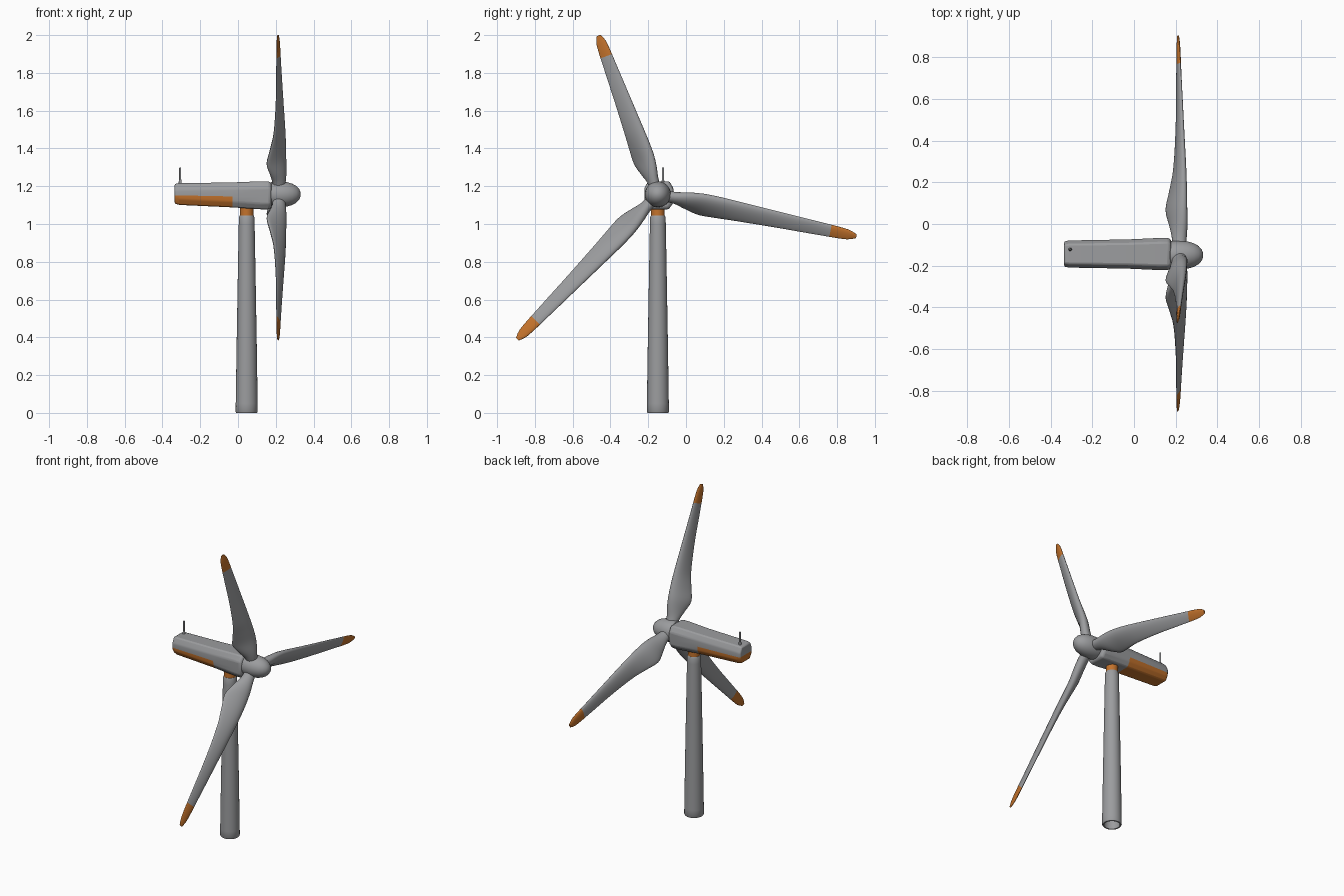
import bpy, bmesh, math
from mathutils import Vector

if "Cube" in bpy.data.objects:
    bpy.data.objects.remove(bpy.data.objects["Cube"])

CY, HZ = -0.149, 1.157          # rotor axis: y and z
TX = 0.046                      # tower x


def material(name, col):
    m = bpy.data.materials.new(name)
    m.diffuse_color = (*col, 1)
    m.use_nodes = True
    m.node_tree.nodes["Principled BSDF"].inputs["Base Color"].default_value = m.diffuse_color
    return m


GREY = material("light_grey", (0.33, 0.335, 0.345))
ORANGE = material("orange", (0.55, 0.17, 0.025))


def finish(name, bm, mats, angle=35):
    bmesh.ops.recalc_face_normals(bm, faces=bm.faces)
    me = bpy.data.meshes.new(name)
    bm.to_mesh(me)
    bm.free()
    ob = bpy.data.objects.new(name, me)
    bpy.context.collection.objects.link(ob)
    for m in mats:
        me.materials.append(m)
    bpy.ops.object.select_all(action='DESELECT')
    ob.select_set(True)
    bpy.context.view_layer.objects.active = ob
    bpy.ops.object.shade_smooth_by_angle(angle=math.radians(angle))
    return ob


def skin(bm, rings):
    """Join successive closed rings of points with quads."""
    vs = [[bm.verts.new(p) for p in r] for r in rings]
    n = len(vs[0])
    for a, b in zip(vs, vs[1:]):
        for i in range(n):
            bm.faces.new((a[i], a[(i + 1) % n], b[(i + 1) % n], b[i]))
    return vs


def lathe(name, profile, origin, axis, mat, n=40):
    """Revolve (radius, distance) points about the x or z axis."""
    bm = bmesh.new()
    rings = []
    for r, h in profile:
        ring = []
        for i in range(n):
            a = 2 * math.pi * i / n
            u, v = r * math.cos(a), r * math.sin(a)
            ring.append(Vector(origin) + Vector((h, u, v) if axis == 'x' else (u, v, h)))
        rings.append(ring)
    vs = skin(bm, rings)
    bm.faces.new(vs[0])
    bm.faces.new(vs[-1])
    return finish(name, bm, [mat])


# Tower (hollow at the foot), yaw collar, antenna
lathe("tower", [(0.046, 0.3), (0.047, 0), (0.055, 0), (0.0585, 0.006), (0.058, 0.05),
                (0.0535, 0.35), (0.0475, 0.7), (0.042, 1.0), (0.041, 1.035), (0.037, 1.045)],
      (TX, CY, 0), 'z', GREY)
lathe("yaw_collar", [(0.036, 1.03), (0.036, 1.10)], (TX, CY, 0), 'z', ORANGE)
lathe("antenna", [(0.008, 1.2), (0.008, 1.225), (0.0055, 1.235), (0.0055, 1.296), (0.003, 1.3)],
      (-0.306, -0.122, 0), 'z', GREY, 12)

# Hub spinner and its neck
lathe("hub", [(0.055, 0.13), (0.058, 0.168), (0.066, 0.176), (0.069, 0.20), (0.068, 0.235),
              (0.064, 0.262), (0.056, 0.288), (0.044, 0.309), (0.028, 0.324), (0.012, 0.331),
              (0.002, 0.332)], (0, CY, HZ), 'x', GREY)

# Nacelle: chamfered sections along x, orange low rear half
sections = [(-0.335, 0.061, 1.212, 1.108), (-0.31, 0.065, 1.216, 1.101),
            (-0.03, 0.070, 1.220, 1.088), (0.12, 0.077, 1.226, 1.078),
            (0.165, 0.077, 1.225, 1.078), (0.178, 0.068, 1.215, 1.09)]
bm = bmesh.new()
rings = []
for x, hw, top, bot in sections:
    side = 1.152 - 0.02 * (x + 0.335)
    half = [(0.72 * hw, top), (hw, top - 0.035), (hw, side), (hw * 0.97, bot + 0.03), (0.68 * hw, bot)]
    ring = [(x, CY + 0.005 + y, z) for y, z in half]
    ring += [(x, CY + 0.005 - y, z) for y, z in reversed(half)]
    rings.append(ring)
vs = skin(bm, rings)
for end in (vs[0], vs[-1]):
    for i in range(4):
        bm.faces.new((end[i], end[i + 1], end[8 - i], end[9 - i]))
for f in bm.faces:
    c = f.calc_center_median()
    f.material_index = 1 if c.x < -0.03 and c.z < 1.145 else 0
nacelle = finish("nacelle", bm, [GREY, ORANGE], 30)
bev = nacelle.modifiers.new("soft_edges", 'BEVEL')
bev.width, bev.segments, bev.limit_method, bev.angle_limit = 0.007, 2, 'ANGLE', math.radians(25)

# Blade stations: fraction, trailing x, trailing offset, leading x, leading offset, thickness
STATIONS = [(0.0, 0.186, 0.008, 0.248, -0.008, 0.058),
            (0.08, 0.184, 0.018, 0.250, -0.018, 0.058),
            (0.14, 0.172, 0.042, 0.250, -0.036, 0.058),
            (0.215, 0.153, 0.061, 0.249, -0.049, 0.052),
            (0.30, 0.170, 0.059, 0.247, -0.052, 0.045),
            (0.40, 0.190, 0.053, 0.243, -0.050, 0.037),
            (0.60, 0.202, 0.043, 0.233, -0.043, 0.026),
            (0.80, 0.204, 0.035, 0.224, -0.035, 0.018),
            (0.96, 0.206, 0.026, 0.217, -0.026, 0.013),
            (1.0, 0.208, 0.010, 0.214, -0.010, 0.006)]


def station(t):
    """Smooth (Catmull-Rom) interpolation of the blade stations."""
    k = max(i for i in range(len(STATIONS) - 1) if STATIONS[i][0] <= t + 1e-9)
    p1, p2 = STATIONS[k], STATIONS[k + 1]
    p0, p3 = STATIONS[max(k - 1, 0)], STATIONS[min(k + 2, len(STATIONS) - 1)]
    d = p2[0] - p1[0]
    s = (t - p1[0]) / d
    out = []
    for j in range(1, 6):
        m1 = (p2[j] - p0[j]) / (p2[0] - p0[0]) * d
        m2 = (p3[j] - p1[j]) / (p3[0] - p1[0]) * d
        out.append((2*s**3 - 3*s*s + 1) * p1[j] + (s**3 - 2*s*s + s) * m1
                   + (3*s*s - 2*s**3) * p2[j] + (s**3 - s*s) * m2)
    return out


def blade(name, tip_y, tip_z, flip, n=24, steps=46):
    d = Vector((0, tip_y - CY, tip_z - HZ))
    length = d.length
    d.normalize()
    e = Vector((0, d.z, -d.y)) * flip
    bm = bmesh.new()
    rings = []
    for i in range(steps + 1):
        t = i / steps
        tx, tp, lx, lp, th = station(t)
        centre = Vector((0, CY, HZ)) + d * (t * length)
        te, le = Vector((tx, 0, 0)) + e * tp, Vector((lx, 0, 0)) + e * lp
        chord = (le - te) / 2
        nrm = chord.cross(d).normalized()
        full = min(1, max(0, (t - 0.06) / 0.15)) * 0.35   # round root to tapered section
        ring = []
        for k in range(n):
            a = 2 * math.pi * k / n
            ca, sa = math.cos(a), math.sin(a)
            ring.append(centre + (te + le) / 2 + chord * ca + nrm * (th / 2 * sa * (1 + full * ca)))
        rings.append(ring)
    vs = skin(bm, rings)
    bm.faces.new(vs[0])
    bm.faces.new(vs[-1])
    for f in bm.faces:
        r = (f.calc_center_median() - Vector((0, CY, HZ))).dot(d) / length
        f.material_index = 1 if r > 40 / 46 else 0
    finish(name, bm, [GREY, ORANGE], 50)


# Three blades, the upper one shorter and handed the other way
blade("blade_upper", -0.463, 1.998, -1)
blade("blade_right", 0.902, 0.935, 1)
blade("blade_lower", -0.893, 0.390, 1)
